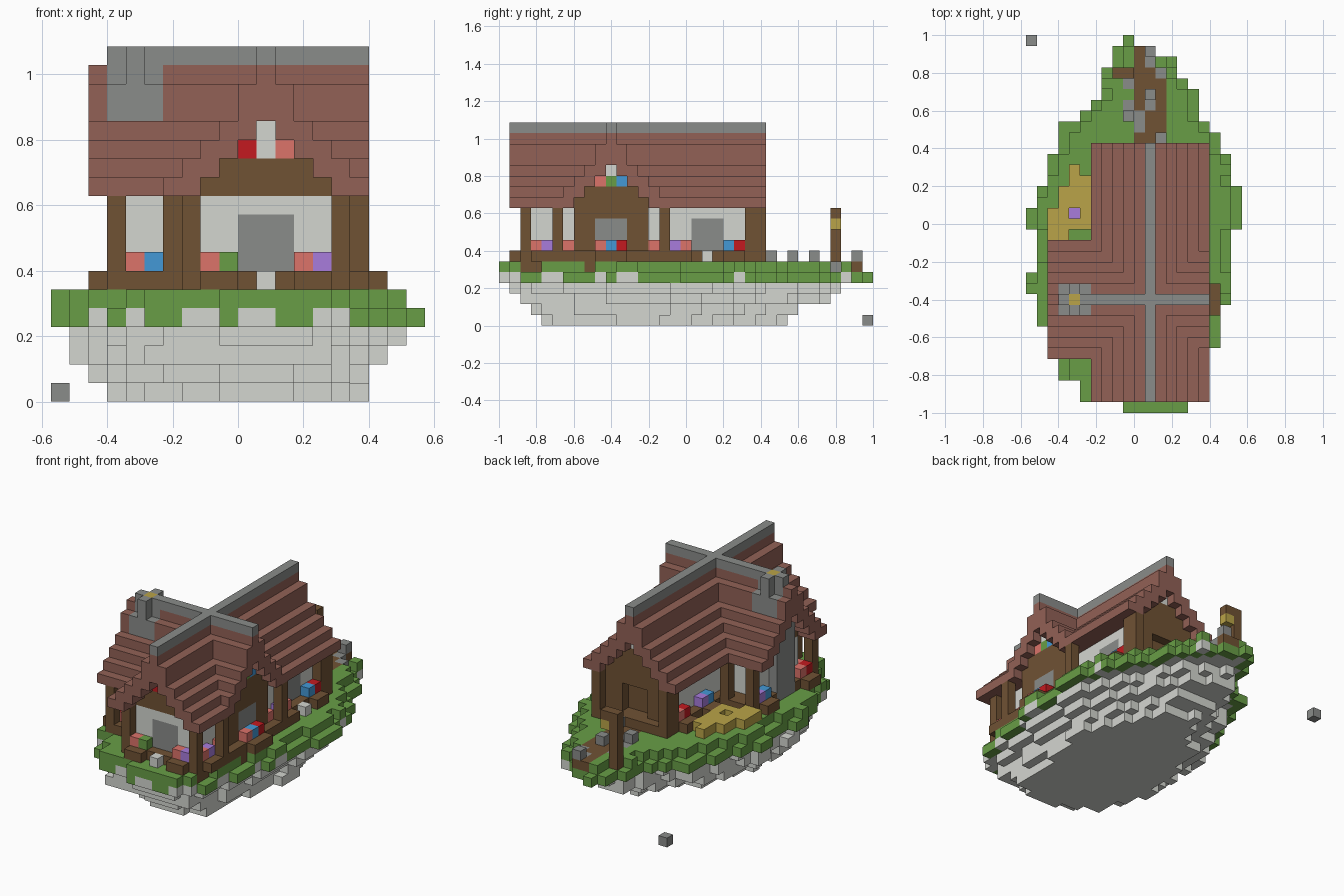
import bpy
import bmesh
import random
from mathutils import Vector

if "Cube" in bpy.data.objects:
    bpy.data.objects.remove(bpy.data.objects["Cube"], do_unlink=True)

random.seed(4)
UNIT = 2 / 35          # edge of one block
ORIGIN = Vector((-10 * UNIT, -1, 0))

PALETTE = {
    "roof_tile": "926156", "slate": "8a8c8a", "grass": "689e46",
    "timber": "705234", "pale_stone": "d4d6d0", "straw": "baa448",
    "purple": "a87cdc", "red": "c41a20", "pink": "dc736a", "blue": "4499d6",
}


def to_linear(text):
    values = [int(text[n:n + 2], 16) / 255 for n in (0, 2, 4)]
    return [v / 12.92 if v < 0.04045 else ((v + 0.055) / 1.055) ** 2.4 for v in values] + [1]


materials = {}
for name, code in PALETTE.items():
    mat = bpy.data.materials.new(name)
    mat.use_nodes = True
    mat.diffuse_color = to_linear(code)
    mat.node_tree.nodes["Principled BSDF"].inputs["Base Color"].default_value = to_linear(code)
    materials[name] = mat

cells = {}             # block position -> (part, colour)


def span(value):
    return range(value, value + 1) if isinstance(value, int) else range(value[0], value[1] + 1)


def put(part, colour, x, y, z):
    """Fill an inclusive box of blocks."""
    for i in span(x):
        for j in span(y):
            for k in span(z):
                cells[i, j, k] = (part, colour)


# Island outline: first and last block of each row, front to back
LEFT = [9, 5, 5, 3, 3, 2, 2, 2, 1, 1, 1, 0, 0, 1, 1, 1, 1, 0, 0, 1, 1,
        2, 2, 2, 3, 3, 3, 5, 6, 7, 7, 7, 8, 8, 9]
RIGHT = [14, 15] + [16] * 4 + [17] * 4 + [18] * 7 + [19] * 4 + [18] * 3 + \
        [17] * 2 + [16] + [15] * 3 + [14] + [13] * 2 + [11, 9]


def inside(i, j):
    return 0 <= j < len(LEFT) and LEFT[j] <= i <= RIGHT[j]


# Stepped rock under the island: scale and centre of each layer
ROCK = [(0.66, 10, 15.5), (0.755, 9.5, 16), (0.855, 9.5, 16.5), (0.89, 10, 16.5)]
for k, (scale, mid_x, mid_y) in enumerate(ROCK):
    for i in range(20):
        for j in range(35):
            u = (i + 0.5 - mid_x) / scale + 10
            v = (j + 0.5 - mid_y) / scale + 17.5
            if inside(int(u // 1), int(v // 1)):
                put("island_rock", "pale_stone", i, j, k)

# Turf over rock; grass hangs over the lower rim except at a few bare spots
front_bare = (2, 4, 7, 8, 10, 11, 14)
side_bare = (1, 4, 5, 9, 11, 12, 22, 32)
for j in range(35):
    for i in range(LEFT[j], RIGHT[j] + 1):
        far_edge = not (inside(i + 1, j) and inside(i, j + 1))
        near_edge = not (inside(i - 1, j) and inside(i, j - 1))
        bare = (not inside(i, j - 1) and i in front_bare) or (i == RIGHT[j] and j in side_bare)
        hanging = (far_edge or near_edge) and not bare
        put("turf", "grass" if hanging else "pale_stone", i, j, 4)
        if bare or not far_edge and (not near_edge or random.random() < 0.6):
            put("turf", "grass", i, j, 5)

# Bare earth under the right eaves
put("earth", "timber", 15, (2, 3), 5)
put("earth", "timber", 16, 8, 5)

# Path behind the house
put("path", "timber", (10, 11), (25, 33), 5)
put("path", "timber", 12, (25, 31), 5)
for i, j in [(11, 32), (12, 31), (9, 30), (11, 29), (11, 28), (9, 28), (10, 27), (10, 26), (12, 25)]:
    put("path_stones", "slate", i, j, 5)
for i, j in [(11, 33), (11, 29), (9, 27), (12, 25)]:
    put("path_stones", "slate", i, j, 6)

# Lamp post
put("lamp_post", "timber", 8, 31, (5, 10))
put("lamp_post", "timber", 9, 31, 10)
put("lamp", "straw", 9, 31, 9)

# Straw pile in the yard
for j, row in enumerate([(2, 3), (2, 5), (2, 5), (3, 5), (3, 5), (4, 5), (4, 4)]):
    put("straw_pile", "straw", row, 16 + j, 6)
cells.pop((4, 18, 6))
put("yard_flower", "purple", 4, 18, 5)

# House: plank floor, main body and cross wing, set well under the eaves
put("floor", "timber", (7, 15), (2, 24), 6)
put("floor", "timber", (3, 16), (5, 15), 6)
put("walls", "pale_stone", (8, 14), (3, 23), (7, 10))
put("walls", "pale_stone", (4, 15), (7, 13), (7, 10))

# Roof shell: lowest and top block for each step away from a ridge
ROOF = [(15, 17), (14, 16), (13, 14), (12, 13), (11, 12), (11, 11)]
for i in range(2, 17):
    for j in range(1, 25):
        steps = min(abs(i - 11), abs(j - 10))
        if i < 6:
            steps = abs(j - 10)
        elif not 5 <= j <= 15:
            steps = abs(i - 11)
        if steps < len(ROOF):
            put("roof", "roof_tile", i, j, ROOF[steps])
put("roof_ridge", "slate", 11, (1, 24), 18)
put("roof_ridge", "slate", (3, 16), 10, 18)


# Gable ends, each with a small coloured row under the peak
def gable(along_x, plane, centre, colours):
    for k in range(11, 15):
        half = 14 - k
        for d in range(-half, half + 1):
            colour = "timber" if k < 13 else "pale_stone" if k == 14 else colours[d + 1]
            spot = (centre + d, plane) if along_x else (plane, centre + d)
            put("gables", colour, *spot, k)


gable(True, 3, 11, ("red", "pale_stone", "pink"))
gable(True, 23, 11, ("timber", "timber", "timber"))
gable(False, 15, 10, ("pink", "grass", "blue"))
gable(False, 4, 10, ("timber", "pale_stone", "timber"))

# Timber panels on the right and back ends
put("end_panels", "timber", 15, (7, 13), (7, 10))
put("end_panels", "timber", (8, 14), 23, (7, 10))

# Recessed doorway in the back panel
for i in span((10, 12)):
    for k in span((7, 9)):
        cells.pop((i, 23, k))
put("back_door", "timber", (10, 12), 22, (7, 9))

# Corner posts
for i, j in [(7, 2), (15, 2), (7, 23), (7, 24), (15, 23), (15, 24),
             (3, 5), (6, 5), (16, 5), (3, 15), (6, 15), (16, 15)]:
    put("posts", "timber", i, j, (6, 10))

# Doors and windows
put("front_door", "slate", (10, 12), 3, (7, 9))
put("right_door", "slate", 14, (18, 20), (7, 9))
put("right_window", "slate", 15, (9, 11), (8, 9))

# Door steps and planters
put("steps", "pale_stone", 11, 1, 6)
put("steps", "pale_stone", 16, 19, 6)
for x, y in [((8, 9), 1), ((13, 14), 1), (17, (9, 11)), (2, (6, 7)), (2, (13, 14)), (16, (3, 4)),
             (16, (16, 17)), (16, (21, 22)), (6, (21, 22)), (6, (17, 18))]:
    put("planters", "timber", x, y, 6)

# Flowers along the walls
for colour, spots in {
    "pink": [(8, 2), (13, 2), (4, 6), (15, 3), (15, 6), (16, 9), (15, 14), (15, 17), (7, 22), (3, 7)],
    "grass": [(9, 2)],
    "purple": [(14, 2), (15, 4), (15, 16), (7, 18), (3, 14)],
    "blue": [(5, 6), (16, 10), (15, 21), (7, 17), (3, 13)],
    "red": [(16, 11), (15, 22), (7, 21), (3, 6)],
}.items():
    for i, j in spots:
        put("flowers", colour, i, j, 7)

# Chimney: breast on the left end, stack through the roof, glowing top
put("chimney", "slate", (3, 5), (9, 11), (6, 16))
put("chimney", "slate", (3, 5), 10, (17, 18))
put("chimney", "slate", 4, (9, 11), (17, 18))
put("chimney_glow", "straw", 4, 10, 18)

# Loose stone beside the island
put("loose_stone", "slate", 0, 34, 0)


# Turn each part into a mesh of its exposed block faces
def build(part):
    blocks = {pos: col for pos, (name, col) in cells.items() if name == part}
    colours = sorted(set(blocks.values()))
    bm = bmesh.new()
    corners = {}
    for pos, colour in blocks.items():
        for axis in range(3):
            for side in (0, 1):
                near = list(pos)
                near[axis] += 2 * side - 1
                if tuple(near) in cells:
                    continue
                ring = []
                for a, b in [(0, 0), (1, 0), (1, 1), (0, 1)]:
                    c = list(pos)
                    c[axis] += side
                    c[(axis + 1) % 3] += a
                    c[(axis + 2) % 3] += b
                    key = tuple(c)
                    if key not in corners:
                        corners[key] = bm.verts.new(ORIGIN + Vector(key) * UNIT)
                    ring.append(corners[key])
                face = bm.faces.new(ring if side else ring[::-1])
                face.material_index = colours.index(colour)
    mesh = bpy.data.meshes.new(part)
    bm.to_mesh(mesh)
    bm.free()
    for colour in colours:
        mesh.materials.append(materials[colour])
    bpy.context.collection.objects.link(bpy.data.objects.new(part, mesh))


for part in sorted({name for name, _ in cells.values()}):
    build(part)
